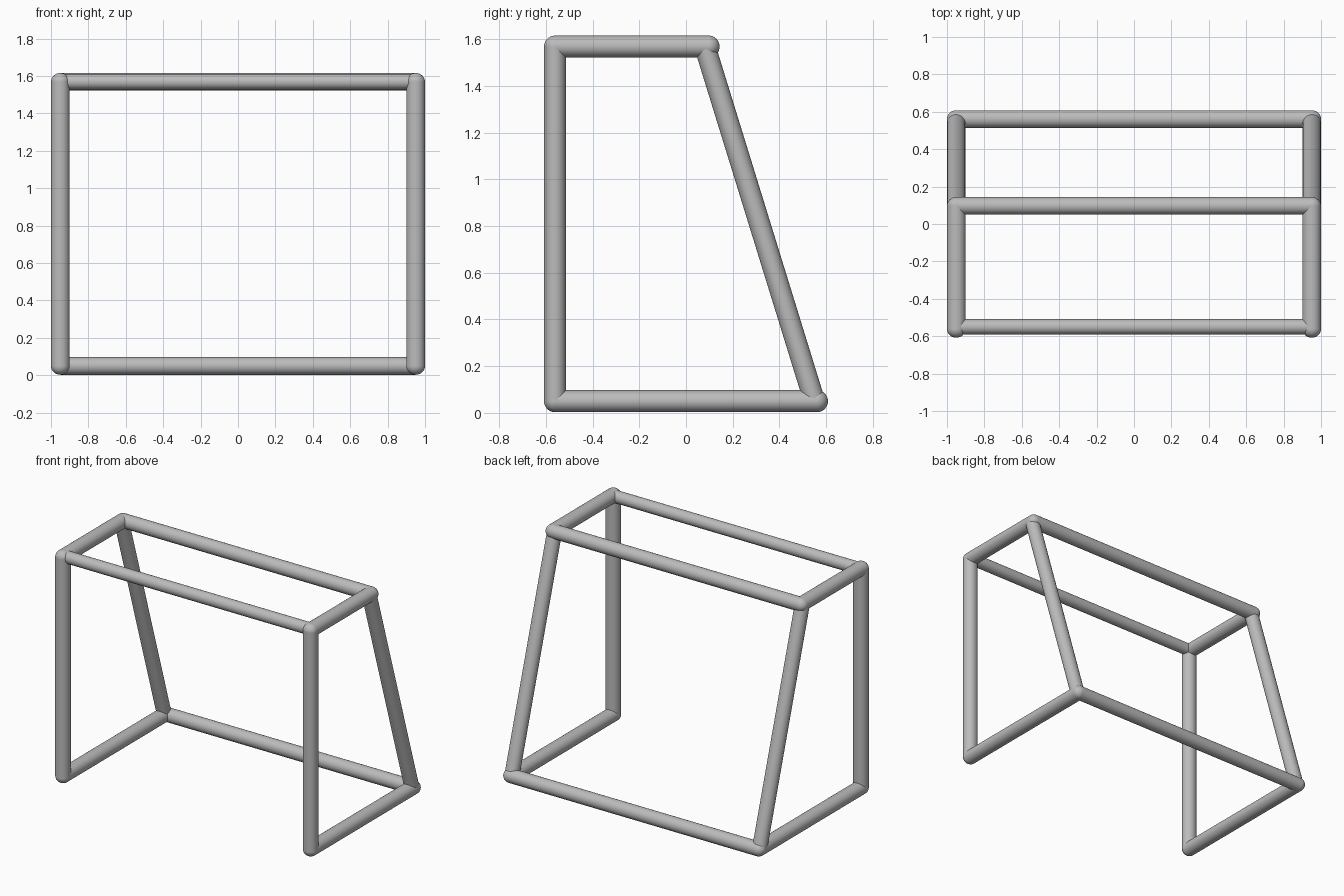
import bpy
import bmesh
from mathutils import Matrix, Vector

cube = bpy.data.objects.get("Cube")
if cube:
    bpy.data.objects.remove(cube, do_unlink=True)

grey = bpy.data.materials.new("matte grey tube")
grey.use_nodes = True
grey.diffuse_color = (0.5, 0.5, 0.5, 1)
grey.node_tree.nodes["Principled BSDF"].inputs["Base Color"].default_value = (0.5, 0.5, 0.5, 1)

R = 0.047        # main tube radius
SIDE = 0.95      # side frame centre
WIDEN = 1.06     # side tubes are slightly wider across x
LOW, HIGH = 0.05, 1.569
FRONT, REAR_TOP, REAR_LOW = -0.561, 0.097, 0.561


def tube(name, start, end, radius=R, widen=1.0, caps=(True, True)):
    """Round tube between two points, with ball joints on the chosen ends."""
    a, b = Vector(start), Vector(end)
    mid = (a + b) / 2
    turn = (b - a).to_track_quat('Z', 'Y').to_matrix().to_4x4()
    bm = bmesh.new()
    bmesh.ops.create_cone(bm, cap_ends=True, segments=32, radius1=radius, radius2=radius,
                          depth=(b - a).length, matrix=turn)
    for point, cap in zip((a, b), caps):
        if cap:
            bmesh.ops.create_uvsphere(bm, u_segments=32, v_segments=16, radius=radius,
                                      matrix=Matrix.Translation(point - mid) @ turn)
    bmesh.ops.scale(bm, vec=(widen, 1, 1), verts=bm.verts)
    mesh = bpy.data.meshes.new(name)
    bm.to_mesh(mesh)
    bm.free()
    mesh.materials.append(grey)
    obj = bpy.data.objects.new(name, mesh)
    obj.location = mid
    bpy.context.collection.objects.link(obj)
    bpy.ops.object.select_all(action='DESELECT')
    obj.select_set(True)
    bpy.context.view_layer.objects.active = obj
    bpy.ops.object.shade_smooth_by_angle()
    return obj


# Side frames: post, rails and sloping rear leg
for side, x in (("left", SIDE), ("right", -SIDE)):
    tube(side + "_front_post", (x, FRONT, LOW), (x, FRONT, HIGH), widen=WIDEN)
    tube(side + "_top_rail", (x, FRONT, HIGH), (x, REAR_TOP, HIGH), widen=WIDEN)
    tube(side + "_ground_rail", (x, FRONT, LOW), (x, REAR_LOW, LOW), widen=WIDEN)
    tube(side + "_rear_leg", (x, REAR_LOW - 0.011, LOW), (x, REAR_TOP - 0.016, HIGH),
         radius=0.0455, widen=WIDEN, caps=(False, False))

# Cross bars joining the two sides
tube("front_crossbar", (-SIDE, -0.55, HIGH), (SIDE, -0.55, HIGH), radius=0.041, caps=(False, False))
tube("rear_top_bar", (-SIDE, REAR_TOP, HIGH), (SIDE, REAR_TOP, HIGH))
tube("rear_ground_bar", (-SIDE, REAR_LOW, LOW), (SIDE, REAR_LOW, LOW))
